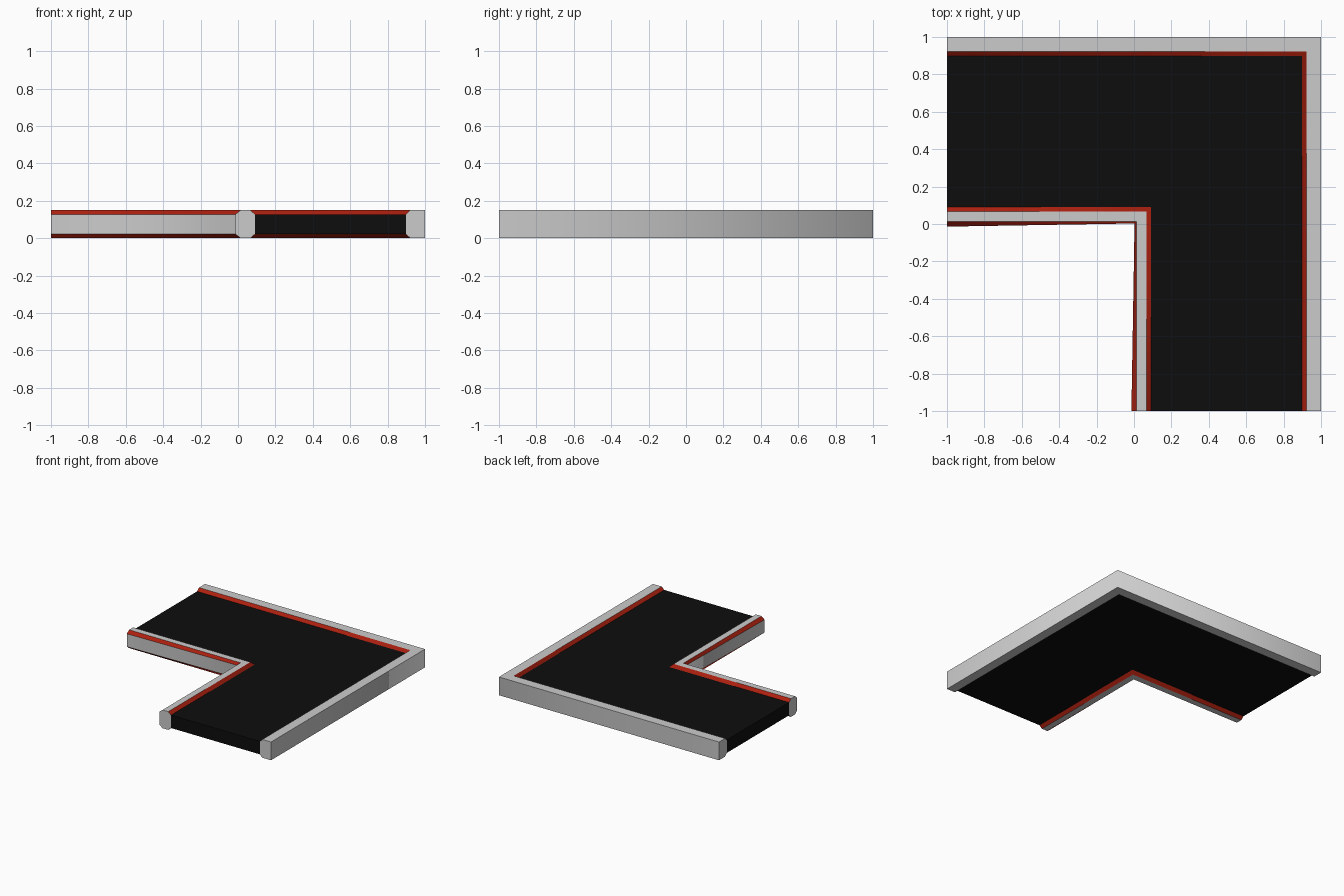
import bpy
import bmesh

cube = bpy.data.objects.get("Cube")
if cube:
    bpy.data.objects.remove(cube, do_unlink=True)


def make_material(name, rgb):
    mat = bpy.data.materials.new(name)
    mat.use_nodes = True
    colour = (*rgb, 1.0)
    mat.diffuse_color = colour
    mat.node_tree.nodes["Principled BSDF"].inputs["Base Color"].default_value = colour
    return mat


GREY = make_material("light grey", (0.6, 0.6, 0.6))
RED = make_material("red", (0.43, 0.015, 0.005))
BLACK = make_material("black", (0.004, 0.004, 0.004))


def sweep_corner(name, profile, materials, red_sides=()):
    """Sweep a profile around the mitred right-angle bend.
    Each profile point is (offset at the open ends, offset at the bend, height)."""
    bm = bmesh.new()
    rings = [
        [bm.verts.new((end, -1, z)) for end, bend, z in profile],
        [bm.verts.new((bend, bend, z)) for end, bend, z in profile],
        [bm.verts.new((-1, end, z)) for end, bend, z in profile],
    ]
    count = len(profile)
    for a, b in zip(rings, rings[1:]):
        for i in range(count):
            j = (i + 1) % count
            face = bm.faces.new((a[i], a[j], b[j], b[i]))
            face.material_index = 1 if i in red_sides else 0
            face.smooth = True
    # End caps
    bm.faces.new(rings[0])
    bm.faces.new(rings[2])
    bmesh.ops.recalc_face_normals(bm, faces=bm.faces[:])
    # Only the mitre edges are shaded softly
    mitre = set(rings[1])
    for edge in bm.edges:
        edge.smooth = all(v in mitre for v in edge.verts)
    for edge in bm.edges:
        if not edge.smooth:
            continue
    # The mitre ring edges join faces of the two arms
    mesh = bpy.data.meshes.new(name)
    bm.to_mesh(mesh)
    bm.free()
    for mat in materials:
        mesh.materials.append(mat)
    obj = bpy.data.objects.new(name, mesh)
    bpy.context.collection.objects.link(obj)
    return obj


TOP, HIGH, LOW = 0.15, 0.128, 0.022   # rail top, upper and lower bevel heights
INNER, OUTER = 0.091, 0.898           # deck edges

# Black walkway deck
sweep_corner(
    "deck",
    [(d, d, z) for d, z in ((INNER, LOW), (OUTER, LOW), (OUTER, HIGH), (INNER, HIGH))],
    [BLACK],
)

# Outer rail: square outside, red bevels towards the deck
sweep_corner(
    "outer_rail",
    [(d, d, z) for d, z in ((1, 0), (1, TOP), (0.921, TOP),
                            (OUTER, HIGH), (OUTER, LOW), (0.921, 0))],
    [GREY, RED],
    red_sides=(2, 4),
)

# Inner rail: red bevels on all four long edges, outside wall tapering to the bend
WALL_END, WALL_BEND = -0.014, 0.003
sweep_corner(
    "inner_rail",
    [(0.066, 0.066, 0), (INNER, INNER, LOW), (INNER, INNER, HIGH), (0.066, 0.066, TOP),
     (0.014, 0.014, TOP), (WALL_END, WALL_BEND, HIGH),
     (WALL_END, WALL_BEND, LOW), (0.014, 0.014, 0)],
    [GREY, RED],
    red_sides=(0, 2, 4, 6),
)
